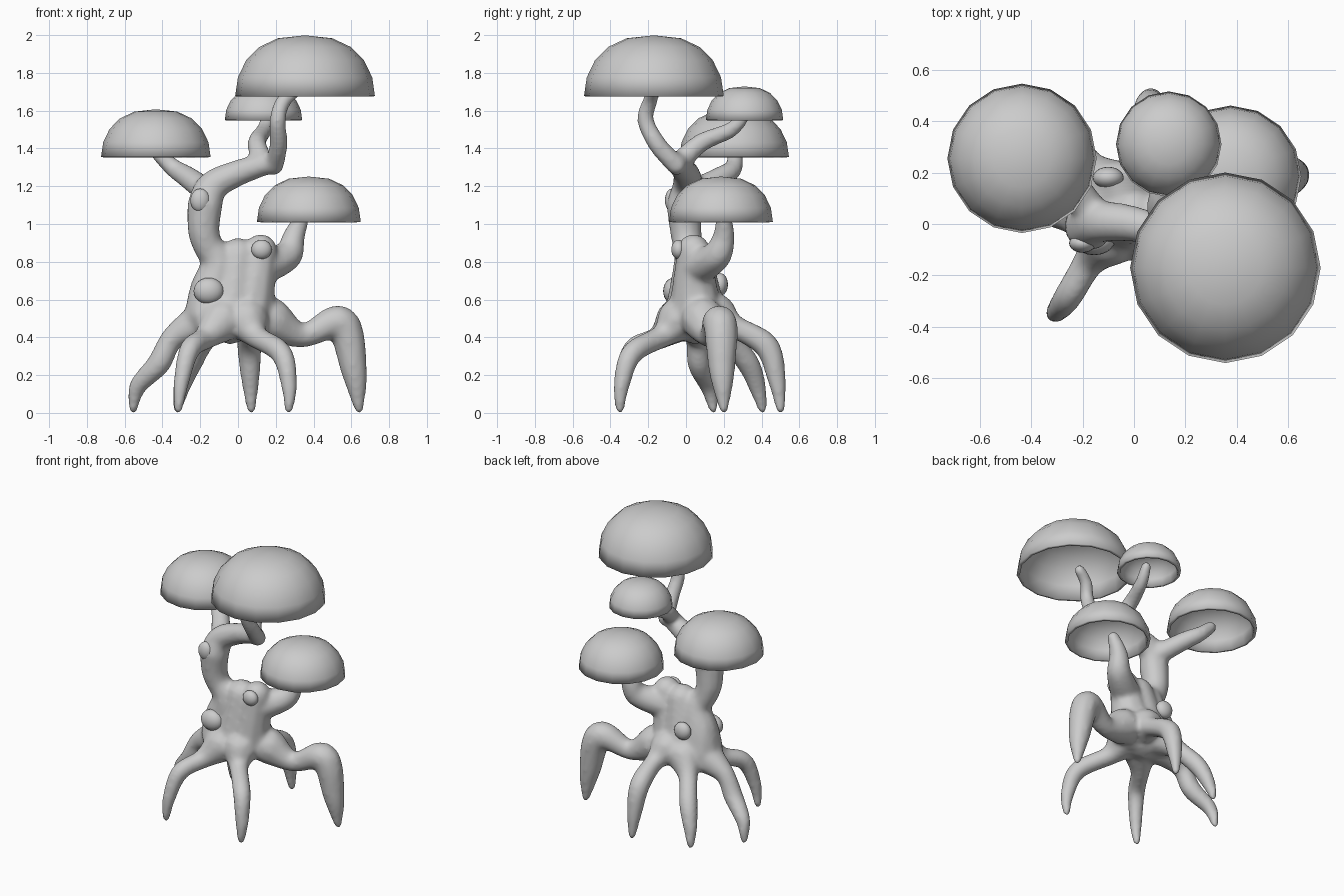
import bpy, bmesh, math
from mathutils import Vector, Matrix

if "Cube" in bpy.data.objects:
    bpy.data.objects.remove(bpy.data.objects["Cube"], do_unlink=True)

GREY = (0.6, 0.6, 0.6, 1)
mat = bpy.data.materials.new("pale_grey")
mat.use_nodes = True
mat.diffuse_color = GREY
mat.node_tree.nodes["Principled BSDF"].inputs["Base Color"].default_value = GREY


def make_object(name, bm):
    mesh = bpy.data.meshes.new(name)
    bm.to_mesh(mesh)
    bm.free()
    mesh.materials.append(mat)
    mesh.shade_smooth()
    ob = bpy.data.objects.new(name, mesh)
    bpy.context.collection.objects.link(ob)
    return ob


def spline(a, b, c, d, t):
    """Smooth curve from b to c, steered by the neighbours a and d."""
    return 0.5 * (2 * b + (c - a) * t + (2 * a - 5 * b + 4 * c - d) * t * t
                  + (3 * b - a - 3 * c + d) * t ** 3)


def sweep(bm, points, radii):
    """Run a ball of changing radius along a smooth path."""
    path = [Vector((*p, r)) for p, r in zip(points, radii)]
    path = [path[0]] + path + [path[-1]]
    for i in range(1, len(path) - 2):
        steps = max(3, math.ceil((path[i + 1] - path[i]).length / 0.016))
        for s in range(steps + 1):
            ball = spline(*path[i - 1:i + 3], s / steps)
            bmesh.ops.create_icosphere(bm, subdivisions=2, radius=ball[3],
                                       matrix=Matrix.Translation(ball.xyz))


def limb(bm, thick, thin, *points):
    """Sweep a limb that tapers evenly from its root to its end."""
    last = len(points) - 1
    sweep(bm, points, [thick + (thin - thick) * i / last for i in range(last + 1)])


def leg(bm, knee_radius, hip, knee, shin, foot):
    """Sweep a leg that grows out of the trunk core and ends in a blunt foot."""
    core = Vector((0, .05, .58))
    root = core.lerp(Vector(hip), 0.5)
    sweep(bm, [root, hip, knee, shin, (*foot, .02)],
          [.12, .066, knee_radius, knee_radius * 0.76, .026])


bm = bmesh.new()

# Trunk masses: right side, left side and middle
limb(bm, .145, .075, (-.145, .04, .52), (-.14, .04, .64), (-.1, .03, .78), (-.14, .01, .87))
limb(bm, .145, .09, (.05, .05, .53), (.12, .04, .86))
limb(bm, .165, .1, (-.04, .05, .525), (0, .04, .83))

# Main bough: upright part, then the bend
limb(bm, .075, .097, (-.13, .02, .82), (-.18, 0, .95), (-.175, -.01, 1.1))
limb(bm, .097, .06, (-.175, -.01, 1.1), (-.135, .01, 1.2), (0, 0, 1.27), (.17, -.05, 1.325))

# Stems under the top, small, right and left caps
limb(bm, .055, .038, (.19, -.05, 1.31), (.215, -.15, 1.42), (.21, -.215, 1.55),
     (.24, -.19, 1.65), (.31, -.17, 1.71))
limb(bm, .06, .036, (.13, -.03, 1.33), (.1, .08, 1.43), (.14, .24, 1.5), (.16, .31, 1.58))
limb(bm, .07, .042, (-.16, .04, 1.17), (-.27, .19, 1.25), (-.34, .25, 1.295), (-.42, .26, 1.37))
limb(bm, .1, .042, (.12, .06, .77), (.26, .16, .83), (.295, .2, .93), (.34, .2, 1.04))

# Legs: two in front, one on the left, two behind, one on the right
leg(bm, .058, (-.17, -.14, .4), (-.255, -.28, .335), (-.3, -.34, .16), (-.315, -.35))
leg(bm, .06, (.09, -.12, .41), (.23, -.285, .315), (.27, -.34, .15), (.27, -.35))
leg(bm, .093, (.34, .13, .41), (.545, .18, .475), (.615, .19, .22), (.64, .2))
leg(bm, .068, (.06, .25, .46), (.06, .425, .355), (.065, .48, .18), (.07, .5))
leg(bm, .062, (-.17, .22, .4), (-.25, .33, .26), (-.3, .38, .13), (-.32, .405))
leg(bm, .064, (-.34, .06, .4), (-.42, .07, .26), (-.53, .12, .14), (-.555, .145))

# Fuse all limbs into one smooth skin
body = make_object("trunk_and_legs", bm)
remesh = body.modifiers.new("fuse", 'REMESH')
remesh.mode = 'VOXEL'
remesh.voxel_size = 0.013
remesh.use_smooth_shade = True
soften = body.modifiers.new("soften", 'SMOOTH')
soften.factor = 0.5
soften.iterations = 16


def cap(name, rim_centre, radius):
    """Hollow flattened dome with steep sides, standing on its rim."""
    bm = bmesh.new()
    bmesh.ops.create_uvsphere(bm, u_segments=16, v_segments=10, radius=1)
    low = [v for v in bm.verts if v.co.z < -0.001]
    bmesh.ops.delete(bm, geom=low, context='VERTS')
    for v in bm.verts:
        fullness = max(v.co.xy.length, 0.01) ** -0.2
        v.co = radius * Vector((v.co.x * fullness, v.co.y * fullness, v.co.z * 0.87))
    ob = make_object(name, bm)
    ob.location = rim_centre
    shell = ob.modifiers.new("shell", 'SOLIDIFY')
    shell.thickness = 0.02
    shell.offset = -1


cap("cap_top", (.355, -.17, 1.677), .37)
cap("cap_right", (-.435, .255, 1.355), .29)
cap("cap_small", (.135, .31, 1.55), .205)
cap("cap_left", (.375, .185, 1.012), .275)


def knob(name, centre, radius, height):
    """Round knob on the bark, flattened from front to back."""
    bm = bmesh.new()
    bmesh.ops.create_uvsphere(bm, u_segments=20, v_segments=12, radius=radius)
    bmesh.ops.scale(bm, vec=(1, 0.7, height), verts=bm.verts)
    make_object(name, bm).location = centre


knob("knob_low", (-.155, -.065, .645), .08, 0.88)
knob("knob_middle", (.125, -.04, .865), .054, 0.95)
knob("knob_high", (-.2, -.075, 1.125), .052, 1.2)
knob("knob_back", (-.1, .18, .68), .06, 1)
